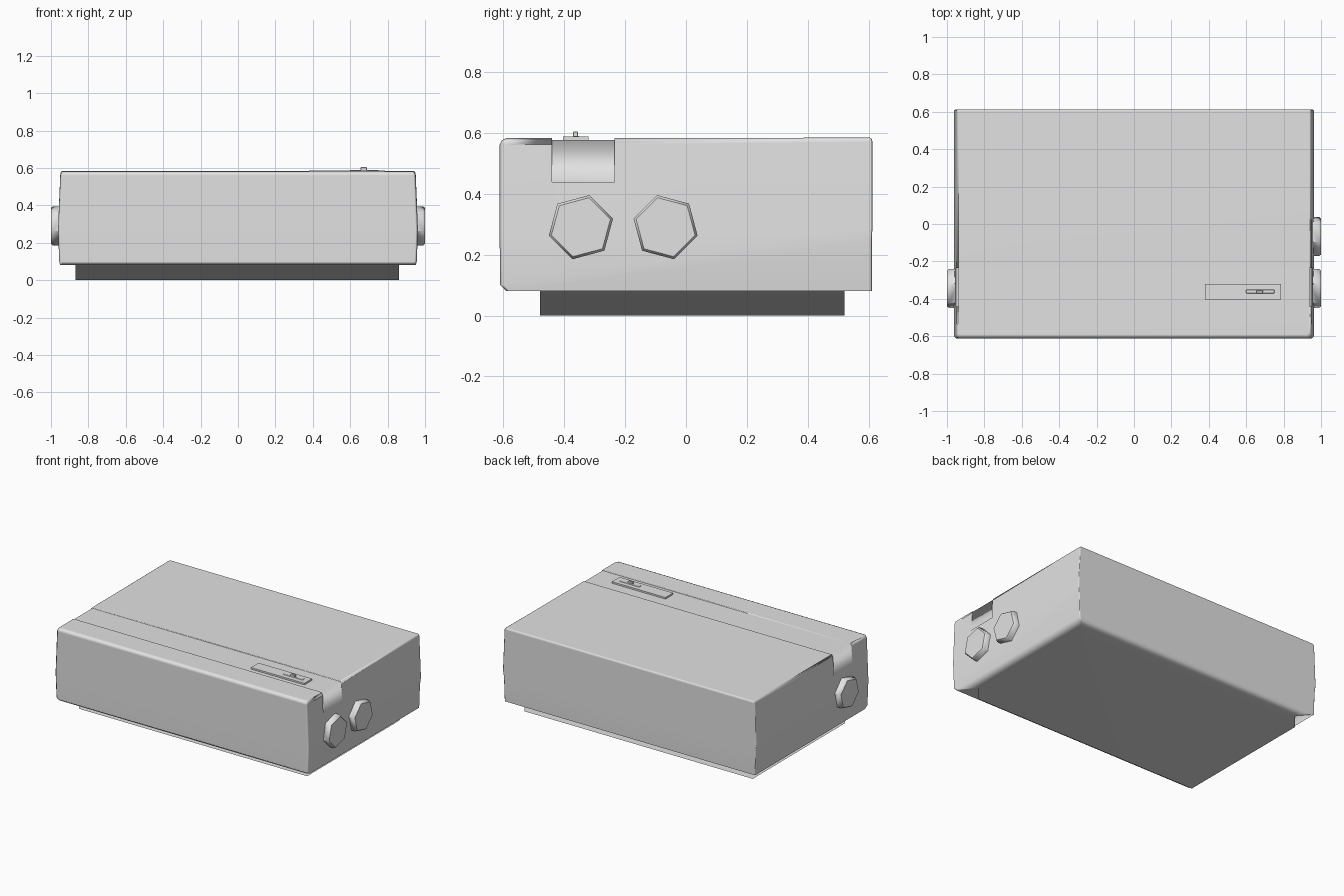
import bpy, bmesh, math
from mathutils import Matrix

cube = bpy.data.objects.get("Cube")
if cube:
    bpy.data.objects.remove(cube, do_unlink=True)

GREY = (0.76, 0.76, 0.76, 1)
mat = bpy.data.materials.new("light grey")
mat.use_nodes = True
mat.diffuse_color = GREY
mat.node_tree.nodes["Principled BSDF"].inputs["Base Color"].default_value = GREY


def finish(name, bm, smooth=True):
    bmesh.ops.recalc_face_normals(bm, faces=bm.faces[:])
    for f in bm.faces:
        f.smooth = smooth
    mesh = bpy.data.meshes.new(name)
    bm.to_mesh(mesh)
    bm.free()
    mesh.materials.append(mat)
    obj = bpy.data.objects.new(name, mesh)
    bpy.context.collection.objects.link(obj)
    return obj


def activate(obj):
    bpy.ops.object.select_all(action='DESELECT')
    obj.select_set(True)
    bpy.context.view_layer.objects.active = obj


def ring(bm, z_front, z_back, hx, y0, y1, cut=0.012, shift=0):
    """Rectangle with clipped corners, front and back heights set apart."""
    back = cut * 0.5
    half = [(hx - cut, y0, z_front), (hx, y0 + cut, z_front),
            (hx, y1 - back, z_back), (hx - back, y1, z_back)]
    pts = half + [(-x, y, z) for x, y, z in reversed(half)]
    return [bm.verts.new((x + shift, y, z)) for x, y, z in pts]


def box(name, x0, x1, y0, y1, z0, z1, bevel=0.0):
    bm = bmesh.new()
    bmesh.ops.create_cube(bm, size=1)
    bmesh.ops.scale(bm, vec=(x1 - x0, y1 - y0, z1 - z0), verts=bm.verts[:])
    bmesh.ops.translate(bm, vec=((x0 + x1) / 2, (y0 + y1) / 2, (z0 + z1) / 2),
                        verts=bm.verts[:])
    if bevel:
        bmesh.ops.bevel(bm, geom=bm.edges[:], offset=bevel, segments=1,
                        affect='EDGES')
    return finish(name, bm, False)


# Case with its stepped plinth, lofted from the plinth floor to the lid
bm = bmesh.new()
rings = [
    ring(bm, 0, 0, 0.865, -0.48, 0.52, 0.004, -0.005),
    ring(bm, 0.08, 0.08, 0.865, -0.48, 0.52, 0.004, -0.005),
    ring(bm, 0.08, 0.08, 0.95, -0.59, 0.61),
    ring(bm, 0.10, 0.24, 0.956, -0.61, 0.61),
    ring(bm, 0.27, 0.29, 0.962, -0.612, 0.612),
    ring(bm, 0.56, 0.57, 0.95, -0.612, 0.612),
    ring(bm, 0.575, 0.58, 0.945, -0.605, 0.61),
    ring(bm, 0.582, 0.584, 0.938, -0.59, 0.604),
]
for a, b in zip(rings, rings[1:]):
    for i in range(len(a)):
        j = (i + 1) % len(a)
        bm.faces.new((a[i], a[j], b[j], b[i]))
bm.faces.new(rings[0])
bm.faces.new(rings[-1])
case = finish("case", bm)

# Shallow strap channel over the lid and down both ends
half = [(1.1, 0.438), (1.1, 0.7)]
inner = [(0.939, 0.576), (0.95, 0.438)]
profile = half + [(-x, z) for x, z in reversed(half)]
profile += [(-x, z) for x, z in reversed(inner)] + inner
bm = bmesh.new()
face = bm.faces.new([bm.verts.new((x, -0.44, z)) for x, z in profile])
ext = bmesh.ops.extrude_face_region(bm, geom=[face])
bmesh.ops.translate(bm, vec=(0, 0.205, 0),
                    verts=[v for v in ext["geom"] if isinstance(v, bmesh.types.BMVert)])
cutter = finish("channel_cutter", bm)
cutter.hide_render = True
cut = case.modifiers.new("channel", 'BOOLEAN')
cut.operation = 'DIFFERENCE'
cut.solver = 'EXACT'
cut.object = cutter
activate(case)
bpy.ops.object.modifier_apply(modifier=cut.name)
bpy.data.objects.remove(cutter, do_unlink=True)
for p in case.data.polygons:
    p.use_smooth = True
soft = case.modifiers.new("soft shading", 'WEIGHTED_NORMAL')
soft.mode = 'FACE_AREA'
soft.weight = 85


# Six-sided end knobs
def knob(name, side, y, start):
    bm = bmesh.new()
    lower, upper, cap = [], [], []
    for ring_verts, r, x in ((lower, 0.109, 0.94), (upper, 0.109, 0.988), (cap, 0.1, 1.0)):
        for i in range(6):
            a = math.radians(start + 60 * i)
            ring_verts.append(bm.verts.new((side * x, y + r * math.cos(a),
                                            0.29 + r * math.sin(a))))
    for a, b in ((lower, upper), (upper, cap)):
        for i in range(6):
            j = (i + 1) % 6
            bm.faces.new((a[i], a[j], b[j], b[i]))
    bm.faces.new(lower)
    bm.faces.new(cap)
    obj = finish(name, bm)
    activate(obj)
    bpy.ops.object.shade_smooth_by_angle(angle=math.radians(50))


knob("left_front_knob", 1, -0.345, 15)
knob("left_rear_knob", 1, -0.067, 45)
knob("right_knob", -1, -0.345, 15)

# Switch plate, slider and button on the lid
box("switch_plate", 0.38, 0.785, -0.403, -0.32, 0.57, 0.587)
box("switch_slider", 0.60, 0.75, -0.372, -0.35, 0.58, 0.59, 0.002)
box("switch_button", 0.655, 0.69, -0.371, -0.355, 0.585, 0.604, 0.002)
